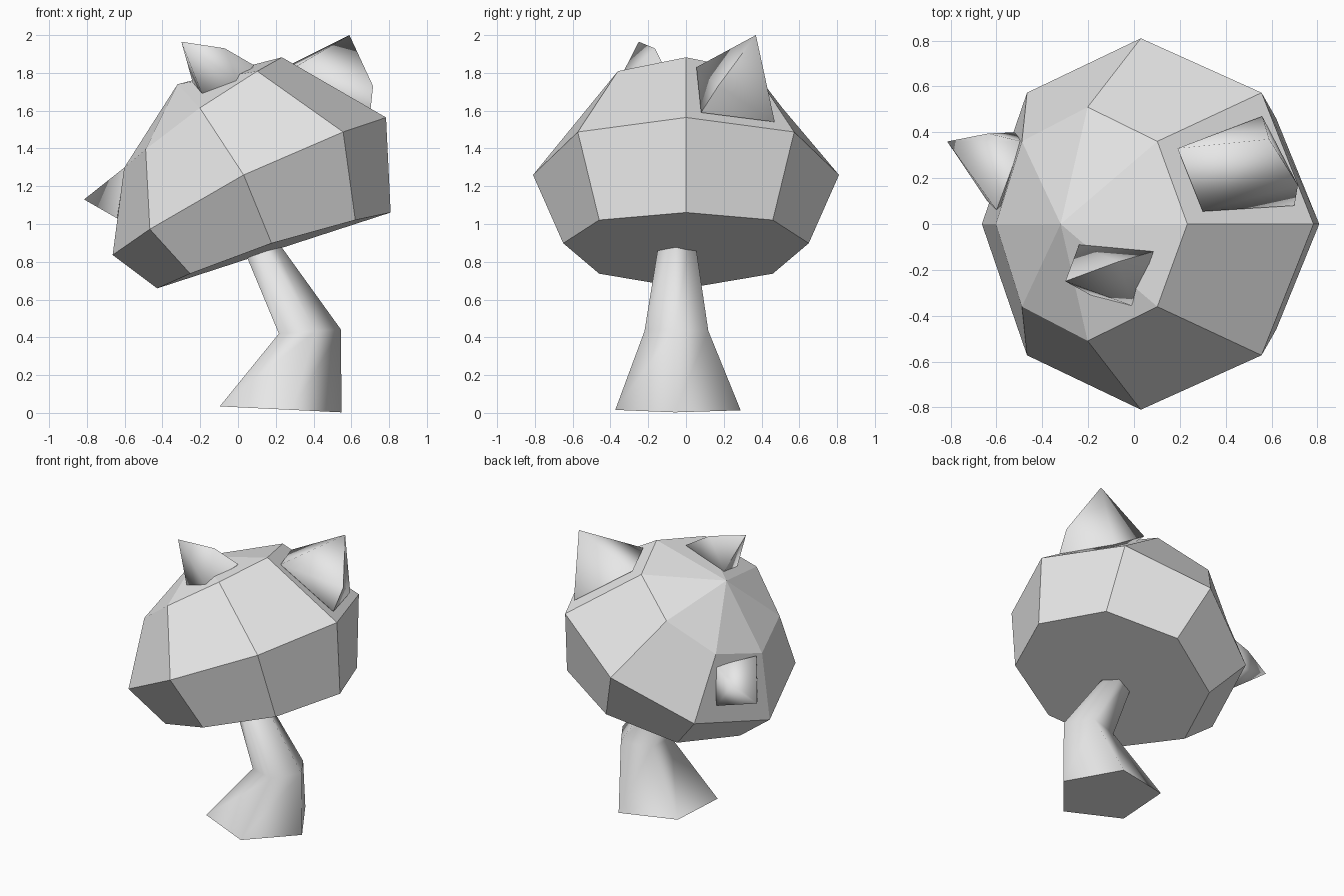
import bpy
import bmesh
from math import sin, cos, pi, radians
from mathutils import Vector

if "Cube" in bpy.data.objects:
    bpy.data.objects.remove(bpy.data.objects["Cube"], do_unlink=True)

GREY = (0.8, 0.8, 0.8, 1)
grey = bpy.data.materials.new("plain_grey")
grey.use_nodes = True
grey.diffuse_color = GREY
grey.node_tree.nodes["Principled BSDF"].inputs["Base Color"].default_value = GREY


def ring(bm, center, radius, tilt, sides, turn=0, bow=0):
    """Tilted polygon of vertices; bow lifts the flanks along the ring normal."""
    t = radians(tilt)
    along = Vector((cos(t), 0, sin(t)))
    across = Vector((0, 1, 0))
    normal = Vector((-sin(t), 0, cos(t)))
    verts = []
    for i in range(sides):
        a = radians(turn) + 2 * pi * i / sides
        offset = along * cos(a) * radius + across * sin(a) * radius
        verts.append(bm.verts.new(Vector(center) + offset + normal * bow * sin(a) ** 2))
    return verts


def bridge(bm, lower, upper):
    n = len(lower)
    for i in range(n):
        j = (i + 1) % n
        bm.faces.new((lower[i], lower[j], upper[j], upper[i]))


def finish(bm, name, smooth=False):
    bmesh.ops.recalc_face_normals(bm, faces=bm.faces[:])
    mesh = bpy.data.meshes.new(name)
    bm.to_mesh(mesh)
    bm.free()
    mesh.materials.append(grey)
    obj = bpy.data.objects.new(name, mesh)
    bpy.context.collection.objects.link(obj)
    if smooth:
        bpy.ops.object.select_all(action='DESELECT')
        obj.select_set(True)
        bpy.context.view_layer.objects.active = obj
        bpy.ops.object.shade_smooth_by_angle(angle=radians(80))
    return obj


# Faceted eight-sided cap, curling over to one side
bm = bmesh.new()
rim = ring(bm, (0.19, 0, 0.86), 0.65, 18, 8, bow=0.04)
belly = ring(bm, (0.06, 0, 1.2), 0.81, 26.7, 8, bow=0.067)
shoulder = ring(bm, (-0.185, 0, 1.59), 0.51, 35, 8, bow=0.03)
bm.faces.new(rim[::-1])
bridge(bm, rim, belly)
bridge(bm, belly, shoulder)
apex = bm.verts.new((-0.32, 0, 1.74))
for i in range(len(shoulder)):
    bm.faces.new((shoulder[i - 1], shoulder[i], apex))
finish(bm, "mushroom_cap")

# Bent five-sided stem with a flared foot
bm = bmesh.new()
foot = ring(bm, (0.2, -0.035, 0.02), 0.35, -2.8, 5, turn=-4)
knee = ring(bm, (0.367, -0.047, 0.43), 0.178, 4, 5, turn=-4)
neck = ring(bm, (0.05, -0.045, 1), 0.085, 8, 5, turn=-4)
bm.faces.new(foot[::-1])
bridge(bm, foot, knee)
bridge(bm, knee, neck)
bm.faces.new(neck)
finish(bm, "stem", smooth=True)


# Pointed warts: four base corners, a shoulder and a tip, rooted in the cap
def wart(name, corners, bulge, tip):
    base = [Vector(c) for c in corners]
    middle = sum(base, Vector()) / len(base)
    root = middle - (Vector(tip) - middle).normalized() * 0.1
    bm = bmesh.new()
    for p in base + [Vector(bulge), Vector(tip), root]:
        bm.verts.new(p)
    bmesh.ops.convex_hull(bm, input=bm.verts[:])
    finish(bm, name, smooth=True)


wart("large_wart",
     [(0.3, 0.055, 1.83), (0.7, 0.08, 1.59), (0.56, 0.47, 1.54), (0.19, 0.33, 1.8)],
     (0.715, 0.17, 1.73), (0.59, 0.37, 2))
wart("front_wart",
     [(-0.24, -0.09, 1.75), (0.085, -0.12, 1.84), (0, -0.36, 1.75), (-0.19, -0.31, 1.69)],
     (-0.07, -0.165, 1.93), (-0.3, -0.25, 1.965))
wart("side_wart",
     [(-0.6, 0.06, 1.3), (-0.64, 0.1, 1.03), (-0.52, 0.4, 1.05), (-0.49, 0.36, 1.31)],
     (-0.635, 0.395, 1.22), (-0.815, 0.36, 1.13))
